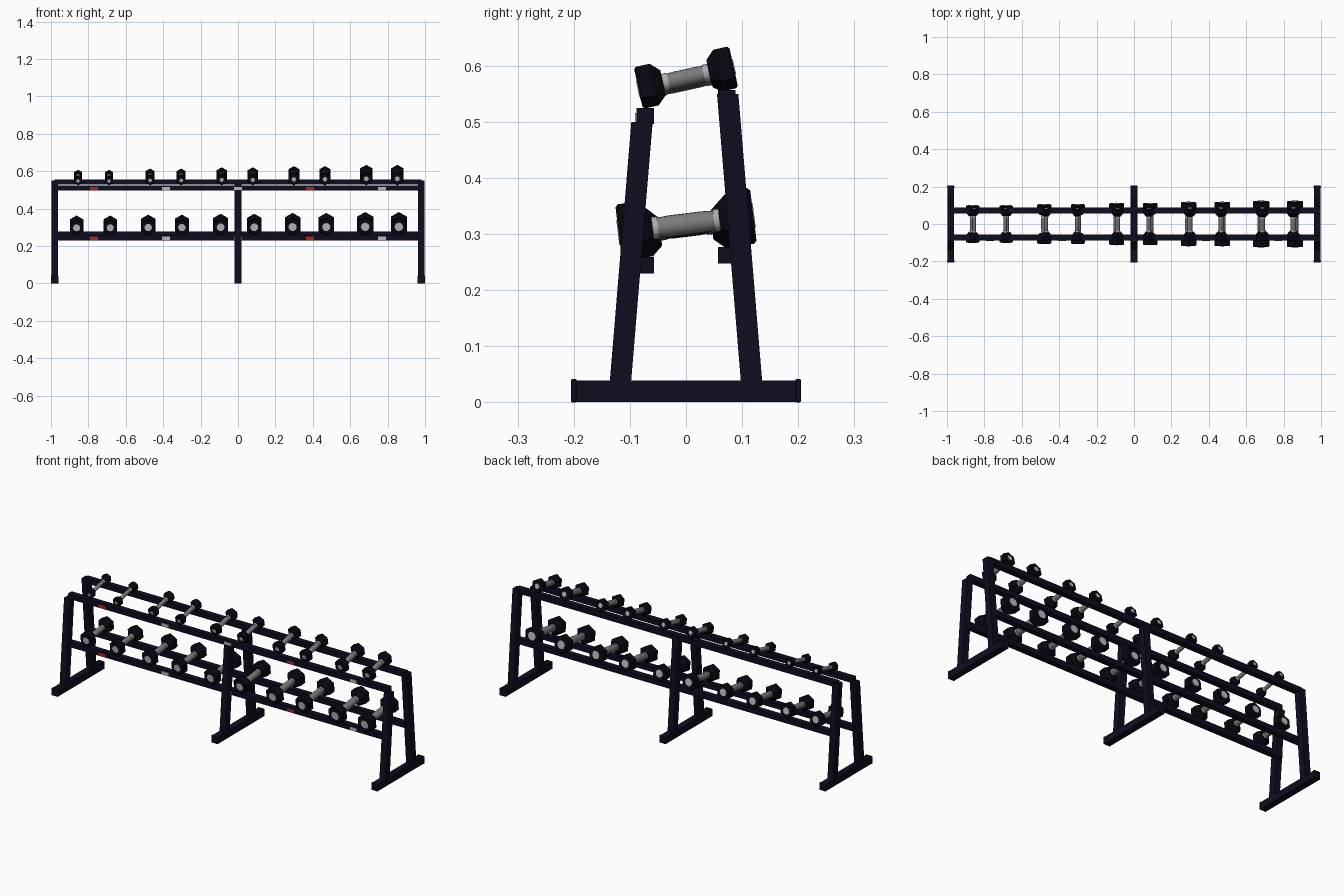
import bpy, bmesh, math
from mathutils import Matrix

if "Cube" in bpy.data.objects:
    bpy.data.objects.remove(bpy.data.objects["Cube"], do_unlink=True)


def material(name, r, g, b):
    m = bpy.data.materials.new(name)
    m.use_nodes = True
    m.diffuse_color = (r, g, b, 1)
    node = m.node_tree.nodes["Principled BSDF"]
    node.inputs["Base Color"].default_value = (r, g, b, 1)
    node.inputs["Roughness"].default_value = 0.6
    return m


NAVY = material("navy_steel", 0.004, 0.004, 0.014)
RUBBER = material("black_rubber", 0.0025, 0.0025, 0.007)
GRIP = material("grey_grip", 0.2, 0.2, 0.2)
CHROME = material("bright_collar", 0.42, 0.42, 0.42)
LABEL = material("light_grey_label", 0.5, 0.5, 0.52)
RED = material("red_label", 0.4, 0.02, 0.02)


def finish(name, bm, mat):
    bmesh.ops.recalc_face_normals(bm, faces=bm.faces)
    mesh = bpy.data.meshes.new(name)
    bm.to_mesh(mesh)
    bm.free()
    mesh.materials.append(mat)
    obj = bpy.data.objects.new(name, mesh)
    bpy.context.collection.objects.link(obj)
    return obj


def box(name, center, size, mat, bevel=0.0, lean=0.0):
    """Box, optionally bevelled; lean slides the top along y."""
    bm = bmesh.new()
    bmesh.ops.create_cube(bm, size=1)
    for v in bm.verts:
        shift = lean * (v.co.z + 0.5)
        v.co = [c + s * k for c, s, k in zip(center, size, v.co)]
        v.co.y += shift
    if bevel:
        bmesh.ops.bevel(bm, geom=bm.edges[:], offset=bevel, segments=2,
                        affect='EDGES', profile=0.5)
    return finish(name, bm, mat)


def lathe(name, rings, sides, mat, matrix):
    """Capped solid through (offset, radius) rings along local z."""
    bm = bmesh.new()
    loops = []
    for h, r in rings:
        angles = [math.pi / 2 + math.tau * i / sides for i in range(sides)]
        loops.append([bm.verts.new((r * math.cos(a), r * math.sin(a), h)) for a in angles])
    for a, b in zip(loops, loops[1:]):
        for i in range(sides):
            j = (i + 1) % sides
            bm.faces.new((a[i], a[j], b[j], b[i]))
    bm.faces.new(loops[0])
    bm.faces.new(loops[-1])
    if sides > 6:
        for f in bm.faces:
            f.smooth = len(f.verts) == 4
    bmesh.ops.transform(bm, matrix=matrix, verts=bm.verts)
    return finish(name, bm, mat)


# Three trestle frames: foot, end caps and two leaning legs
TUBE = 0.036
for side, x in (("right", -0.98), ("middle", 0), ("left", 0.98)):
    box(side + "_foot", (x, 0, 0.02), (TUBE, 0.4, 0.038), NAVY)
    for end, s in (("front", -1), ("back", 1)):
        box(f"{side}_{end}_foot_cap", (x, s * 0.2, 0.021), (0.04, 0.01, 0.042), NAVY, 0.003)
        top = 0.5 if s < 0 else 0.55
        height = top - 0.035
        box(f"{side}_{end}_leg", (x, s * 0.117, 0.035 + height / 2),
            (TUBE, 0.038, height), NAVY, lean=-s * height * 0.083)

# Rails: the back one of each tier sits higher
TIERS = {"lower": (0.259, 0.277), "upper": (0.525, 0.557)}
for tier, tops in TIERS.items():
    for end, y, top in zip(("front", "back"), (-0.0725, 0.0725), tops):
        box(f"{tier}_{end}_rail", (0, y, top - 0.0145), (1.96, 0.031, 0.029), NAVY)
    # Label plates along the front rail
    for i in range(5):
        box(f"{tier}_label_{i + 1}", (-0.77 + i * 0.385, -0.089, tops[0] - 0.018),
            (0.042, 0.003, 0.018), RED if i in (0, 3) else LABEL)


def blend(a, b, t):
    return a + (b - a) * t


def dumbbell(name, x, z, slope, radius, inner, outer, grip, disc):
    turn = Matrix.Translation((x, 0, z)) @ Matrix.Rotation(slope - math.pi / 2, 4, 'X')
    # Slightly swollen grip
    lathe(name + "_grip", [(-inner, grip * 0.9), (-inner * 0.5, grip), (inner * 0.5, grip),
                           (inner, grip * 0.9)], 20, GRIP, turn)
    taper = (outer - inner) * 0.36
    edge = radius * 0.1
    for end, s in (("front", -1), ("back", 1)):
        # Hexagonal head with tapered inner side and chamfered outer rim
        lathe(f"{name}_{end}_head",
              [(s * inner, radius * 0.6), (s * (inner + taper), radius),
               (s * (outer - edge), radius), (s * outer, radius - edge)], 6, RUBBER, turn)
        lathe(f"{name}_{end}_collar", [(s * (inner - 0.01), grip * 1.06),
                                       (s * (inner + 0.006), grip * 1.06)], 20, CHROME, turn)
        lathe(f"{name}_{end}_disc", [(s * (outer - 0.001), radius * disc),
                                     (s * (outer + 0.0015), radius * disc)], 16, LABEL, turn)


# Dumbbells in pairs, growing towards the left
PAIRS = {"lower": (-0.773, -0.39, -0.003, 0.382, 0.77),
         "upper": (-0.772, -0.387, -0.004, 0.382, 0.769)}
for tier, centers in PAIRS.items():
    front, back = TIERS[tier]
    slope = math.atan2(back - front, 0.145)
    for i, cx in enumerate(centers):
        t = i / 4
        for half, s in (("a", -1), ("b", 1)):
            name = f"{tier}_dumbbell_{i + 1}{half}"
            if tier == "lower":
                r = blend(0.042, 0.05, t)
                dumbbell(name, cx + s * 0.09, (front + back) / 2 + r, slope, r,
                         blend(0.046, 0.06, t), blend(0.098, 0.121, t),
                         blend(0.015, 0.019, t), 0.45)
            else:
                r = blend(0.025, 0.038, t)
                dumbbell(name, cx + s * 0.083, (front + back) / 2 + r, slope, r,
                         blend(0.046, 0.042, t), blend(0.083, 0.087, t),
                         blend(0.01, 0.015, t), 0.35)
